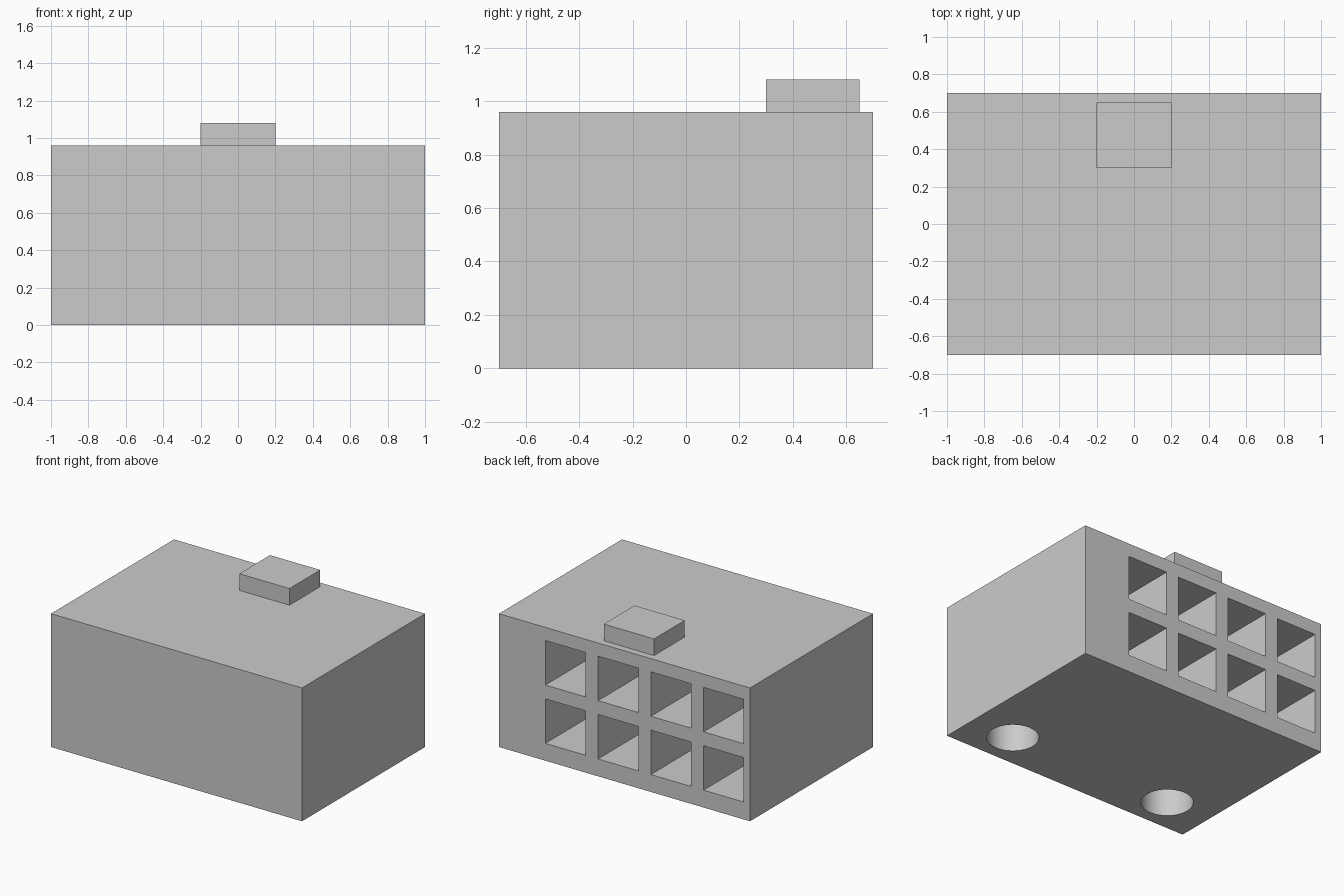
import bpy
from mathutils import Vector

cube = bpy.data.objects.get("Cube")
if cube:
    bpy.data.objects.remove(cube, do_unlink=True)

# Single light grey plastic
grey = bpy.data.materials.new("light_grey_plastic")
grey.use_nodes = True
grey.diffuse_color = (0.6, 0.6, 0.6, 1)
grey.node_tree.nodes["Principled BSDF"].inputs["Base Color"].default_value = (0.6, 0.6, 0.6, 1)


def finish(name):
    obj = bpy.context.object
    obj.name = obj.data.name = name
    bpy.ops.object.transform_apply(location=False, rotation=False, scale=True)
    obj.data.materials.append(grey)
    return obj


def box(name, low, high):
    """Box between two opposite corners."""
    low, high = Vector(low), Vector(high)
    bpy.ops.mesh.primitive_cube_add(size=1, location=(low + high) / 2)
    bpy.context.object.scale = high - low
    return finish(name)


def cut(target, cutter):
    """Subtract the cutter from the target, then discard it."""
    cutter.hide_render = True
    mod = target.modifiers.new("cut", "BOOLEAN")
    mod.operation = "DIFFERENCE"
    mod.solver = "EXACT"
    mod.object = cutter
    bpy.context.view_layer.objects.active = target
    bpy.ops.object.modifier_apply(modifier=mod.name)
    bpy.data.objects.remove(cutter, do_unlink=True)


HALF_DEPTH, HEIGHT = 0.7, 0.96
SOCKET, PITCH, SOCKET_END = 0.32, 0.42, -0.1

# Main block
housing = box("housing", (-1, -HALF_DEPTH, 0), (1, HALF_DEPTH, HEIGHT))

# Two rows of four square sockets in the back
for row in range(2):
    for column in range(4):
        x = -0.95 + column * PITCH
        z = 0.125 + row * PITCH
        cut(housing, box("socket_cutter", (x, SOCKET_END, z),
                         (x + SOCKET, HALF_DEPTH + 0.1, z + SOCKET)))

# Two round blind holes in the underside
for side in (-1, 1):
    bpy.ops.mesh.primitive_cylinder_add(vertices=48, radius=0.17, depth=0.8,
                                        location=(side * 0.655, -0.445, 0))
    cut(housing, finish("peg_hole_cutter"))

# Smooth hole walls, sharp box edges
bpy.ops.object.select_all(action="DESELECT")
housing.select_set(True)
bpy.context.view_layer.objects.active = housing
bpy.ops.object.shade_smooth_by_angle()

# Latch block on top, near the back
box("latch_tab", (-0.2, 0.3, HEIGHT), (0.2, 0.65, 1.08))
